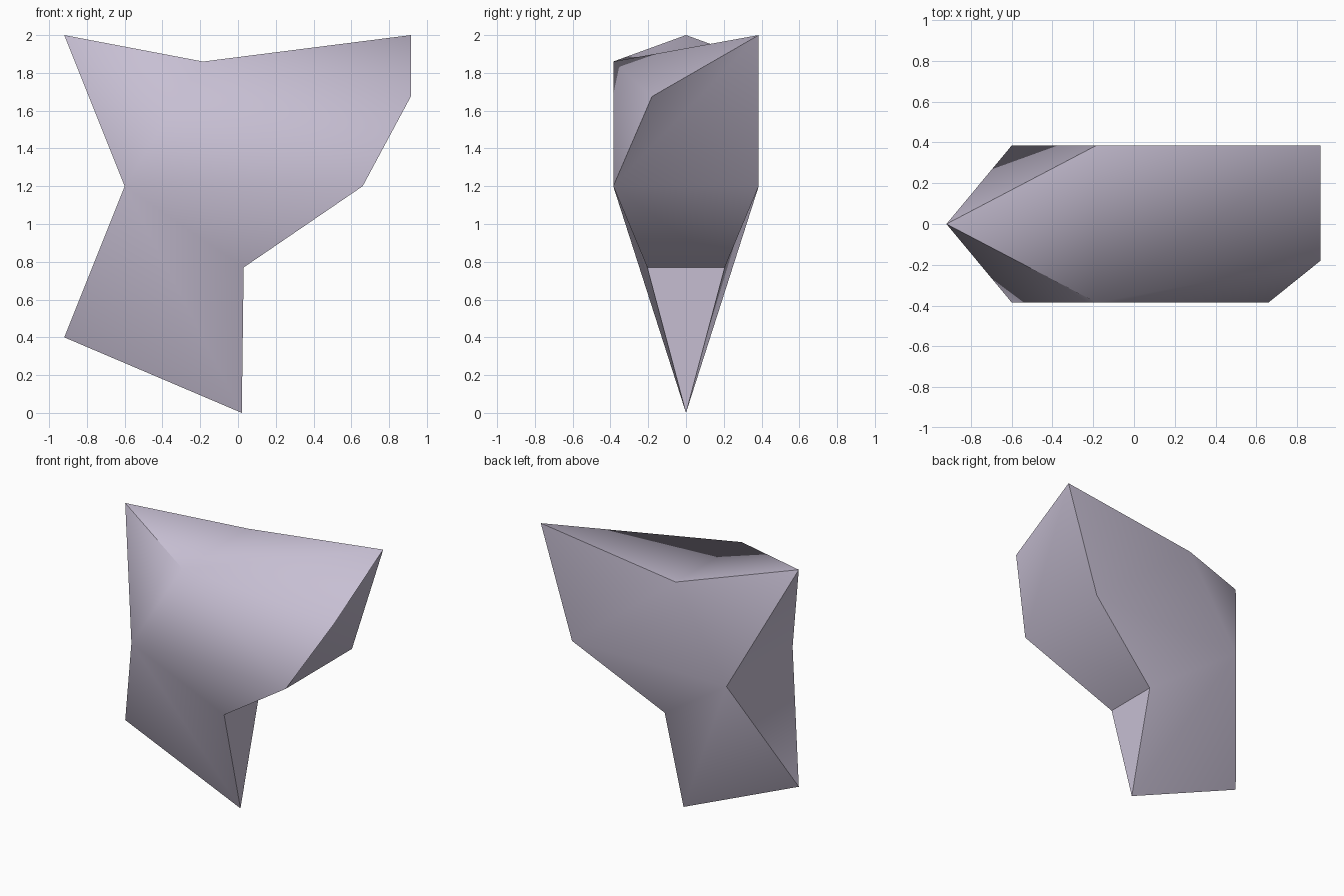
import bpy, bmesh, math

if "Cube" in bpy.data.objects:
    bpy.data.objects.remove(bpy.data.objects["Cube"])

HALF = 0.385  # half thickness of the body

stone = bpy.data.materials.new("pale lavender grey")
stone.diffuse_color = (0.57, 0.52, 0.65, 1.0)
stone.use_nodes = True
stone.node_tree.nodes["Principled BSDF"].inputs["Base Color"].default_value = stone.diffuse_color

bm = bmesh.new()

def point(x, y, z):
    return bm.verts.new((x, y, z))

# Points on the middle plane: upper tip, lower tip, foot
tip_top = point(-0.92, 0, 2.0)
tip_low = point(-0.92, 0, 0.4)
foot = point(0.02, 0, 0.0)

def side(s, corner):
    """Skin one broad side (s = -1 front, +1 back) and return its rim points."""
    brow = point(-0.185, s * HALF, 1.86)
    waist = point(-0.60, s * HALF, 1.2)
    elbow = point(0.66, s * HALF, 1.2)
    knee = point(0.03, s * 0.205, 0.77)
    out = point(*corner)
    for face in ((tip_top, brow, waist), (brow, elbow, waist), (brow, out, elbow),
                 (waist, elbow, knee), (waist, knee, foot), (waist, foot, tip_low)):
        bm.faces.new(face)
    return brow, waist, elbow, knee, out

# The two broad sides differ only in their upper right corner
brow_f, waist_f, elbow_f, knee_f, out_f = side(-1, (0.915, -0.18, 1.675))
brow_b, waist_b, elbow_b, knee_b, out_b = side(1, (0.915, HALF, 2.0))

# Top, notched left end, right end, underside and leg
for face in ((tip_top, brow_f, brow_b), (brow_f, out_b, brow_b), (brow_f, out_f, out_b),
             (tip_top, waist_f, waist_b), (tip_low, waist_f, waist_b),
             (out_f, elbow_f, out_b), (elbow_f, elbow_b, out_b),
             (elbow_f, knee_f, knee_b, elbow_b), (knee_f, foot, knee_b)):
    bm.faces.new(face)

bmesh.ops.recalc_face_normals(bm, faces=bm.faces)
mesh = bpy.data.meshes.new("faceted_rock")
bm.to_mesh(mesh)
bm.free()
mesh.materials.append(stone)

rock = bpy.data.objects.new("faceted_rock", mesh)
bpy.context.collection.objects.link(rock)
bpy.context.view_layer.objects.active = rock
rock.select_set(True)
bpy.ops.object.shade_smooth_by_angle(angle=math.radians(50))
